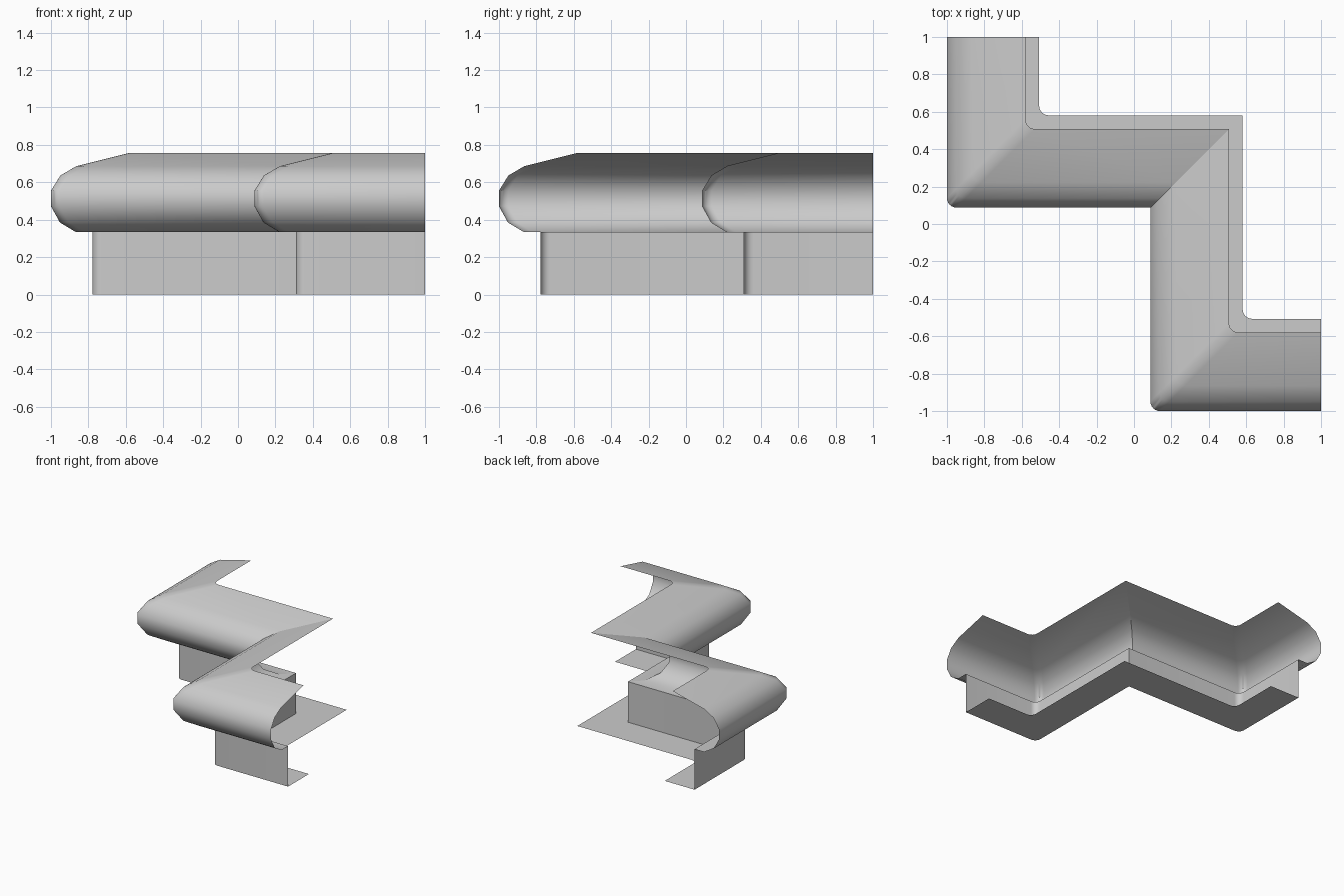
import bpy, bmesh, math
from mathutils import Vector

if "Cube" in bpy.data.objects:
    bpy.data.objects.remove(bpy.data.objects["Cube"], do_unlink=True)

STEP = 0.088      # position of the inner bends of the zigzag
RADIUS = 0.05     # rounding of the outer bends
ARC_STEPS = 6

grey = bpy.data.materials.new("plain_grey")
grey.use_nodes = True
colour = (0.6, 0.6, 0.6, 1)
grey.diffuse_color = colour
grey.node_tree.nodes["Principled BSDF"].inputs["Base Color"].default_value = colour


def rounded_bend(x, y):
    """Stations around an outer bend; depth runs along the mitre diagonal."""
    out = []
    for i in range(ARC_STEPS + 1):
        a = math.pi + math.pi / 2 * i / ARC_STEPS
        p = Vector((x + RADIUS * (1 + math.cos(a)), y + RADIUS * (1 + math.sin(a)), 0))
        out.append((p, Vector((1, 1, 0))))
    return out


# Zigzag path: each station is an outer point and its inward depth direction
stations = [(Vector((-1, 1, 0)), Vector((1, 0, 0)))]
stations += rounded_bend(-1, STEP)
mitre = len(stations)
stations.append((Vector((STEP, STEP, 0)), Vector((1, 1, 0))))
stations += rounded_bend(STEP, -1)
stations.append((Vector((1, -1, 0)), Vector((0, 1, 0))))


def sweep(name, profile):
    """Open sheet of (depth, height) points swept along the zigzag."""
    bm = bmesh.new()
    rows = [[bm.verts.new(p + inward * d + Vector((0, 0, z))) for d, z in profile]
            for p, inward in stations]
    for a, b in zip(rows, rows[1:]):
        for j in range(len(profile) - 1):
            bm.faces.new((a[j], a[j + 1], b[j + 1], b[j]))
    mesh = bpy.data.meshes.new(name)
    sharp = bm.edges.layers.bool.new("crease_line")
    for a, b in zip(rows[mitre], rows[mitre][1:]):
        bm.edges.get((a, b))[sharp] = True
    bm.to_mesh(mesh)
    bm.free()
    mesh.materials.append(grey)
    obj = bpy.data.objects.new(name, mesh)
    bpy.context.collection.objects.link(obj)
    bpy.ops.object.select_all(action='DESELECT')
    obj.select_set(True)
    bpy.context.view_layer.objects.active = obj
    bpy.ops.object.shade_smooth_by_angle(angle=math.radians(40))
    # Keep the inner mitre crisp
    for edge, flag in zip(mesh.edges, mesh.attributes["crease_line"].data):
        if flag.value:
            edge.use_edge_sharp = True
    mesh.attributes.remove(mesh.attributes["crease_line"])
    return obj


# Rounded overhanging ledge with its underside
sweep("rounded_ledge", [(0.42, 0.757), (0.135, 0.686), (0.05, 0.636), (0, 0.555),
                        (0, 0.472), (0.048, 0.385), (0.135, 0.333), (0.222, 0.333)])
# Upright wall and the flat floor strip behind it
sweep("base_wall", [(0.222, 0.333), (0.222, 0)])
sweep("floor_strip", [(0.222, 0), (0.493, 0)])
